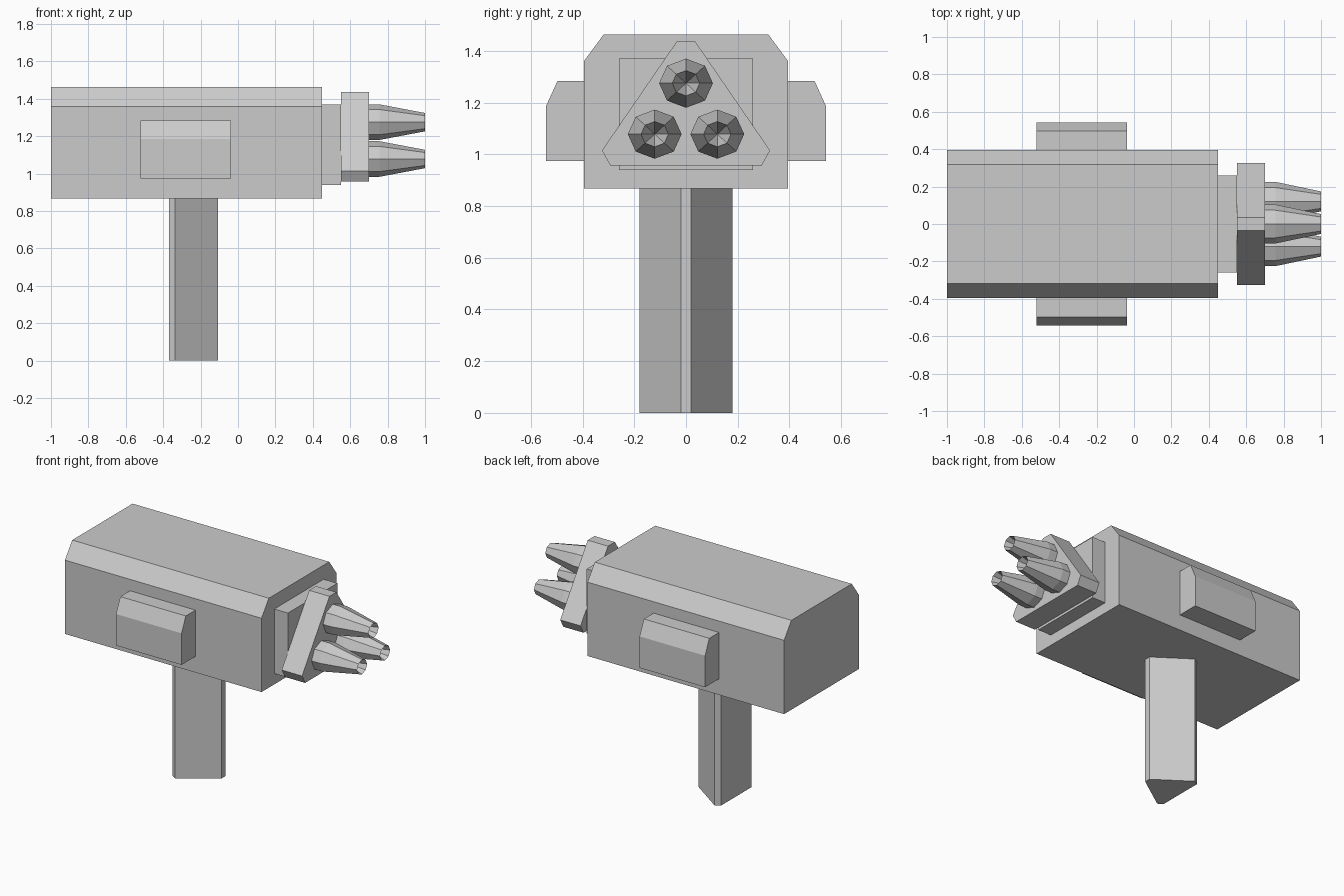
import bpy, bmesh
from math import sin, cos, pi

if "Cube" in bpy.data.objects:
    bpy.data.objects.remove(bpy.data.objects["Cube"])


def finish(name, bm):
    bmesh.ops.recalc_face_normals(bm, faces=bm.faces)
    mesh = bpy.data.meshes.new(name)
    bm.to_mesh(mesh)
    bm.free()
    ob = bpy.data.objects.new(name, mesh)
    bpy.context.collection.objects.link(ob)
    return ob


def prism(name, profile, lo, hi, axis="x"):
    """Extrude a profile: (y, z) along x, or (x, y) along z."""
    bm = bmesh.new()
    place = (lambda p, t: (t, *p)) if axis == "x" else (lambda p, t: (*p, t))
    a = [bm.verts.new(place(p, lo)) for p in profile]
    b = [bm.verts.new(place(p, hi)) for p in profile]
    bm.faces.new(a)
    bm.faces.new(b)
    for i in range(len(a)):
        j = (i + 1) % len(a)
        bm.faces.new((a[i], a[j], b[j], b[i]))
    return finish(name, bm)


def mirrored(half):
    """Complete a (y, z) half profile across y = 0."""
    return half + [(-y, z) for y, z in reversed(half)]


def barrel(name, y, z, sides=8):
    """Tapered nozzle with a conical bore."""
    bm = bmesh.new()
    rings = []
    for x, ry, rz in ((0.70, 0.104, 0.095), (0.757, 0.104, 0.095), (1.0, 0.053, 0.049)):
        rings.append([bm.verts.new((x, y + ry * sin(2 * pi * i / sides),
                                    z + rz * cos(2 * pi * i / sides))) for i in range(sides)])
    bore = bm.verts.new((0.85, y, z))
    bm.faces.new(rings[0])
    for i in range(sides):
        j = (i + 1) % sides
        for a, b in zip(rings, rings[1:]):
            bm.faces.new((a[i], a[j], b[j], b[i]))
        bm.faces.new((rings[-1][i], rings[-1][j], bore))
    return finish(name, bm)


# Main housing with chamfered top edges
prism("housing", mirrored([(0.395, 0.868), (0.395, 1.36), (0.318, 1.464)]), -1.0, 0.45)

# Side pods
for side, label in ((1, "left"), (-1, "right")):
    pod = [(0.39, 0.975), (0.542, 0.975), (0.542, 1.185), (0.497, 1.284), (0.39, 1.284)]
    prism("side_pod_" + label, [(side * y, z) for y, z in pod], -0.52, -0.037)

# Neck and triangular barrel plate
prism("neck", mirrored([(0.26, 0.94), (0.26, 1.37)]), 0.45, 0.55)
prism("barrel_plate", mirrored([(0.293, 0.957), (0.325, 1.015), (0.036, 1.436)]), 0.55, 0.70)

# Three barrels
for k, (y, z) in enumerate(((0, 1.275), (-0.121, 1.078), (0.121, 1.078))):
    barrel(f"barrel_{k + 1}", y, z)

# Support post with truncated triangular section
prism("support_post", [(-0.37, 0.16), (-0.337, 0.18), (-0.107, 0.02),
                       (-0.107, -0.02), (-0.337, -0.18), (-0.37, -0.16)], 0, 0.868, "z")
